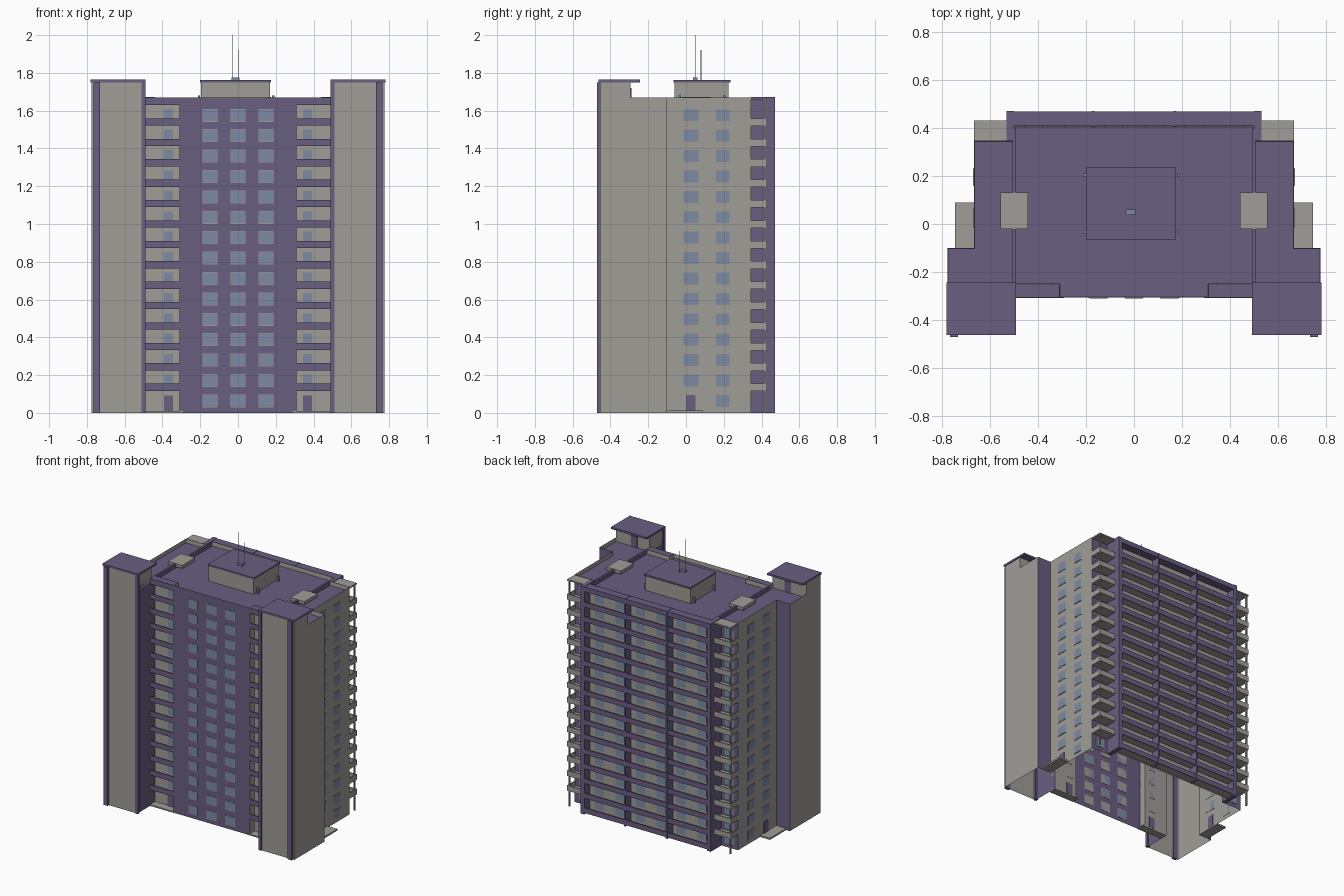
import bpy, bmesh

if "Cube" in bpy.data.objects:
    bpy.data.objects.remove(bpy.data.objects["Cube"])


def material(name, r, g, b):
    m = bpy.data.materials.new(name)
    m.diffuse_color = (r, g, b, 1)
    m.use_nodes = True
    m.node_tree.nodes["Principled BSDF"].inputs["Base Color"].default_value = m.diffuse_color
    return m


PURPLE = material("purple paint", 0.142, 0.112, 0.222)
GREY = material("warm grey concrete", 0.352, 0.337, 0.312)
BLUE = material("blue grey glass", 0.205, 0.262, 0.362)

FLOORS, STEP = 15, 0.108
TOP, ROOF = 1.67, 1.64


def finish(name, bm, mats):
    me = bpy.data.meshes.new(name)
    bm.to_mesh(me)
    bm.free()
    for m in mats:
        me.materials.append(m)
    ob = bpy.data.objects.new(name, me)
    bpy.context.collection.objects.link(ob)


def part(name, mat, boxes, mirror=True):
    """One object made of boxes (x0, x1, y0, y1, z0, z1), optionally mirrored in x."""
    bm = bmesh.new()
    if mirror:
        boxes = boxes + [(-b[1], -b[0]) + tuple(b[2:]) for b in boxes]
    for x0, x1, y0, y1, z0, z1 in boxes:
        v = bmesh.ops.create_cube(bm, size=1)["verts"]
        for p in v:
            p.co = (x1 if p.co.x > 0 else x0, y1 if p.co.y > 0 else y0, z1 if p.co.z > 0 else z0)
    finish(name, bm, [mat])


def stack(x0, x1, y0, y1, z0, z1, first=0, last=FLOORS):
    """Repeat a box on every floor."""
    return [(x0, x1, y0, y1, z0 + STEP * k, z1 + STEP * k) for k in range(first, last)]


# Building shell: half outline with the colour of the wall after each point (0 purple, 1 grey)
half = [(0.31, -0.305, 1), (0.31, -0.25, 1), (0.5, -0.25, 0), (0.5, -0.455, 1),
        (0.775, -0.455, 1), (0.775, -0.1, 0), (0.665, -0.1, 1), (0.665, 0.345, 0),
        (0.5, 0.345, 0), (0.5, 0.405, 1)]
left = [(-half[i][0], half[i][1], half[i - 1][2] if i else 0) for i in reversed(range(len(half)))]
outline = half + left
bm = bmesh.new()
low = [bm.verts.new((x, y, 0)) for x, y, c in outline]
high = [bm.verts.new((x, y, TOP)) for x, y, c in outline]
walls = set()
for i, (x, y, c) in enumerate(outline):
    j = (i + 1) % len(outline)
    f = bm.faces.new((low[i], low[j], high[j], high[i]))
    f.material_index = c
    walls.add(f)
roof = bm.faces.new(high)
# parapet rim takes its wall's colour, inside of the parapet is grey, roof is sunk
rim = bmesh.ops.inset_region(bm, faces=[roof], thickness=0.007)["faces"]
for f in rim:
    for e in f.edges:
        for g in e.link_faces:
            if g in walls:
                f.material_index = g.material_index
for f in bmesh.ops.inset_region(bm, faces=[roof], thickness=0.002)["faces"]:
    f.material_index = 1
for v in roof.verts:
    v.co.z = ROOF
roof.material_index = 0
finish("building_shell", bm, [PURPLE, GREY])

# Stair tower huts, roofs and pilasters
part("tower_hut", GREY, [(0.5, 0.775, -0.455, -0.293, ROOF, 1.75)])
part("tower_hut_roof", PURPLE, [(0.49, 0.78, -0.462, -0.243, 1.75, 1.764)])
part("tower_hut_door", PURPLE, [(0.6, 0.65, -0.293, -0.288, ROOF, 1.72)])
part("tower_pilaster", PURPLE, [(0.731, 0.765, -0.47, -0.45, 0, 1.75),
                                (0.491, 0.512, -0.462, -0.44, 0, 1.752)])

# Front corner balconies
part("front_balcony_rail", PURPLE, stack(0.31, 0.5, -0.305, -0.297, 0.117, 0.155, 0, 14)
     + [(0.31, 0.5, -0.305, -0.252, 1.63, TOP)])
part("front_balcony_floor", GREY, stack(0.31, 0.5, -0.297, -0.25, 0.117, 0.125, 0, 14)
     + [(0.29, 0.5, -0.308, -0.25, 0, 0.01)])

# Back balconies: rails, floors, dividers and end fins
part("back_balcony_rail", PURPLE, stack(-0.5, 0.5, 0.46, 0.467, 0.009, 0.047)
     + [(-0.5, 0.5, 0.407, 0.467, 1.635, TOP)], False)
part("back_balcony_floor", GREY, stack(-0.5, 0.5, 0.405, 0.46, 0.009, 0.017), False)
part("back_divider", PURPLE, [(0.164, 0.176, 0.405, 0.47, 0, 1.672)])
part("back_end_fin", PURPLE, [(0.498, 0.53, 0.345, 0.47, 0, 1.672)])

# Side corner balconies with corner post
part("side_balcony_rail", GREY, stack(0.53, 0.665, 0.422, 0.43, 0.115, 0.155, 0, 14)
     + stack(0.657, 0.665, 0.345, 0.422, 0.115, 0.155, 0, 14))
part("side_balcony_floor", GREY, stack(0.53, 0.657, 0.345, 0.422, 0.115, 0.123, 0, 14)
     + [(0.53, 0.665, 0.345, 0.43, 1.658, 1.668)])
part("side_balcony_post", GREY, [(0.65, 0.66, 0.412, 0.424, 0, 1.66)])

# Windows: a thin frame plate with a glass plate on top
Z0, Z1 = 0.032, 0.095
front = [(-0.186, -0.111), (-0.037, 0.037), (0.111, 0.186)]
back = [(b + s - 0.037, b + s + 0.037) for b in (-0.333, 0, 0.333) for s in (-0.085, 0.085)]


def glazing(name, grow, out, mat):
    boxes = []
    for a, b in front:
        boxes += stack(a - grow, b + grow, -0.305 - out, -0.303, Z0 - grow, Z1 + grow)
    for a, b in back:
        boxes += stack(a - grow, b + grow, 0.403, 0.405 + out, Z0 - grow, Z1 + grow)
    part(name + "_front_back", mat, boxes, False)
    boxes = stack(0.663, 0.665 + out, -0.013 - grow, 0.066 + grow, Z0 - grow, Z1 + grow, 1)
    boxes += stack(0.663, 0.665 + out, 0.16 - grow, 0.23 + grow, Z0 - grow, Z1 + grow)
    boxes += stack(0.345 - grow, 0.393 + grow, -0.25 - out, -0.248, Z0 - grow, Z1 + grow, 1)
    boxes += stack(0.565 - grow, 0.625 + grow, 0.343, 0.345 + out, Z0 - grow, Z1 + grow)
    part(name + "_side", mat, boxes)


glazing("window_frame", 0.003, 0.002, GREY)
glazing("window_glass", 0, 0.004, BLUE)

# Ground floor doors and side entrance slab
part("ground_door", PURPLE, [(0.345, 0.393, -0.255, -0.248, 0.01, 0.092),
                             (0.663, 0.67, 0.0, 0.05, 0.012, 0.095)])
part("entrance_slab", GREY, [(0.665, 0.745, -0.1, 0.09, 0, 0.012)])

# Roof ridges and vents
part("roof_ridge", PURPLE, [(0.492, 0.506, -0.25, 0.4, ROOF, TOP)])
part("roof_vent", GREY, [(0.44, 0.555, -0.02, 0.13, 1.65, 1.673)])

# Penthouse with roof, lamps and antennas
part("penthouse", GREY, [(-0.195, 0.17, -0.062, 0.225, ROOF, 1.752)], False)
part("penthouse_roof", PURPLE, [(-0.2, 0.175, -0.065, 0.235, 1.75, 1.763)], False)
part("penthouse_lamp", BLUE, [(x, x + 0.012, y, y + 0.014, 1.64, 1.68)
                              for x in (-0.212, 0.18) for y in (-0.04, 0.195)], False)
part("antenna_base", BLUE, [(-0.035, 0.007, 0.038, 0.06, 1.763, 1.775)], False)
part("antenna", GREY, [(-0.029, -0.026, 0.048, 0.051, 1.763, 2.0),
                       (-0.001, 0.002, 0.078, 0.081, 1.763, 1.92)], False)
